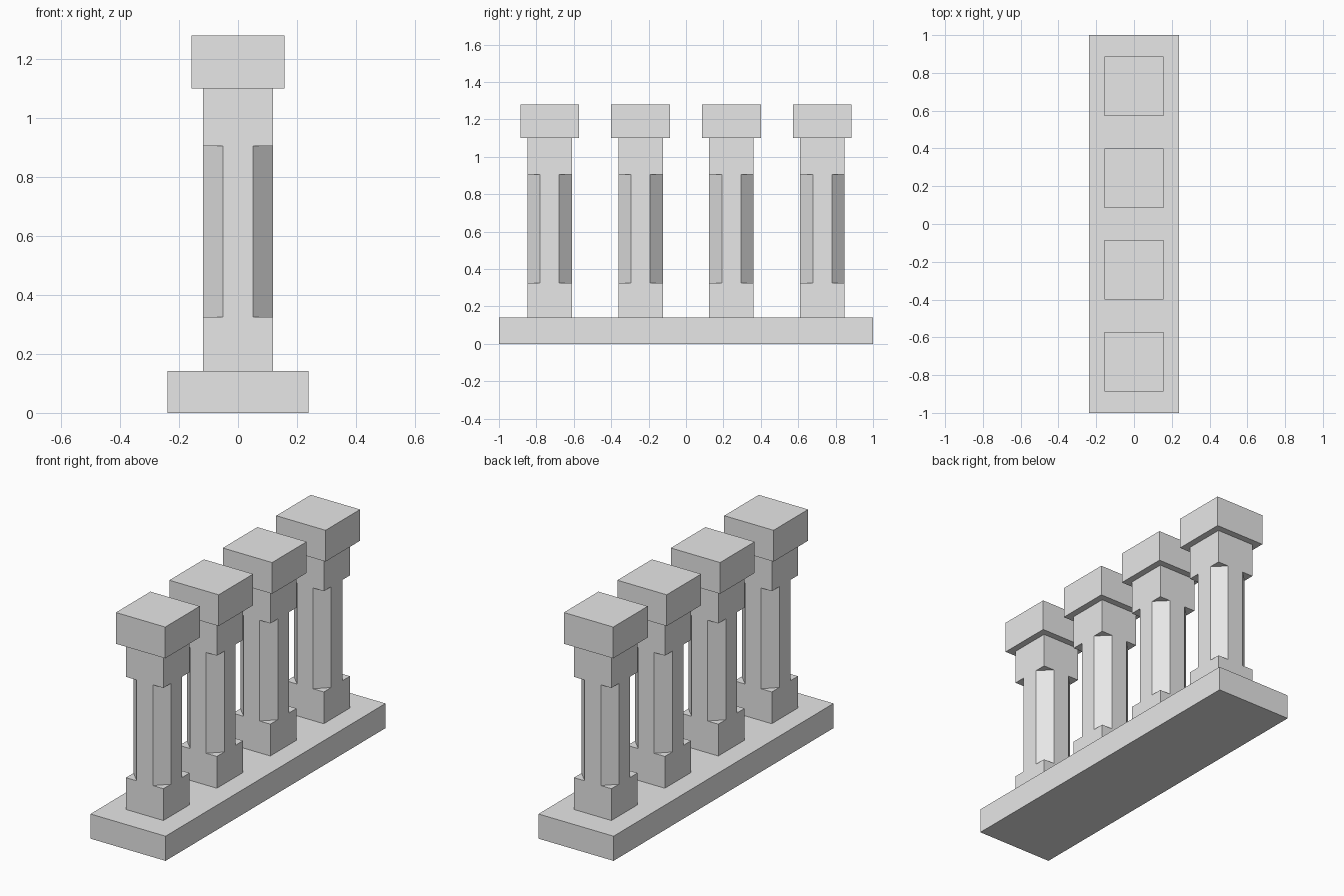
import bpy
import bmesh

cube = bpy.data.objects.get("Cube")
if cube:
    bpy.data.objects.remove(cube, do_unlink=True)

stone = bpy.data.materials.new("light_grey_stone")
stone.use_nodes = True
grey = (0.8, 0.8, 0.8, 1)
stone.diffuse_color = grey
stone.node_tree.nodes["Principled BSDF"].inputs["Base Color"].default_value = grey

BASE_TOP, SHAFT_TOP, CAP_TOP = 0.142, 1.1, 1.28
CUT_LOW, CUT_HIGH = 0.325, 0.905
SHAFT, FLAT, CAP = 0.119, 0.051, 0.157      # half widths
SPACING = 0.486


def finish(name, bm, y=0):
    bmesh.ops.recalc_face_normals(bm, faces=bm.faces)
    mesh = bpy.data.meshes.new(name)
    bm.to_mesh(mesh)
    bm.free()
    mesh.materials.append(stone)
    obj = bpy.data.objects.new(name, mesh)
    obj.location.y = y
    bpy.context.collection.objects.link(obj)
    return obj


def box(name, half_x, half_y, low, high, y=0):
    bm = bmesh.new()
    bmesh.ops.create_cube(bm, size=2)
    bmesh.ops.scale(bm, vec=(half_x, half_y, (high - low) / 2), verts=bm.verts)
    bmesh.ops.translate(bm, vec=(0, 0, (low + high) / 2), verts=bm.verts)
    return finish(name, bm, y)


def ring(bm, z, corner):
    """Square outline whose corner points can be pulled in to form chamfers."""
    quarter = [(SHAFT, FLAT), (corner, corner), (FLAT, SHAFT)]
    verts = []
    for _ in range(4):
        verts += [bm.verts.new((x, y, z)) for x, y in quarter]
        quarter = [(-y, x) for x, y in quarter]
    return verts


def shaft(name, y):
    """Square post with stopped chamfers along its four corners."""
    bm = bmesh.new()
    chamfer = (SHAFT + FLAT) / 2
    levels = [(BASE_TOP, SHAFT), (CUT_LOW, SHAFT), (CUT_LOW, chamfer),
              (CUT_HIGH, chamfer), (CUT_HIGH, SHAFT), (SHAFT_TOP, SHAFT)]
    rings = [ring(bm, z, corner) for z, corner in levels]
    for low, high in zip(rings, rings[1:]):
        for i in range(len(low)):
            j = (i + 1) % len(low)
            bm.faces.new((low[i], low[j], high[j], high[i]))
    bm.faces.new(rings[0])
    bm.faces.new(rings[-1])
    # Merge the coincident points at the chamfer stops, then clean flat edges
    bmesh.ops.remove_doubles(bm, verts=bm.verts, dist=0.0001)
    bmesh.ops.dissolve_limit(bm, angle_limit=0.01, verts=bm.verts, edges=bm.edges)
    return finish(name, bm, y)


# Long plinth
box("base_plinth", 0.239, 1, 0, BASE_TOP)

# Row of four pillars
for n in range(4):
    y = (n - 1.5) * SPACING
    shaft(f"pillar_shaft_{n + 1}", y)
    box(f"pillar_cap_{n + 1}", CAP, CAP, SHAFT_TOP, CAP_TOP, y)
